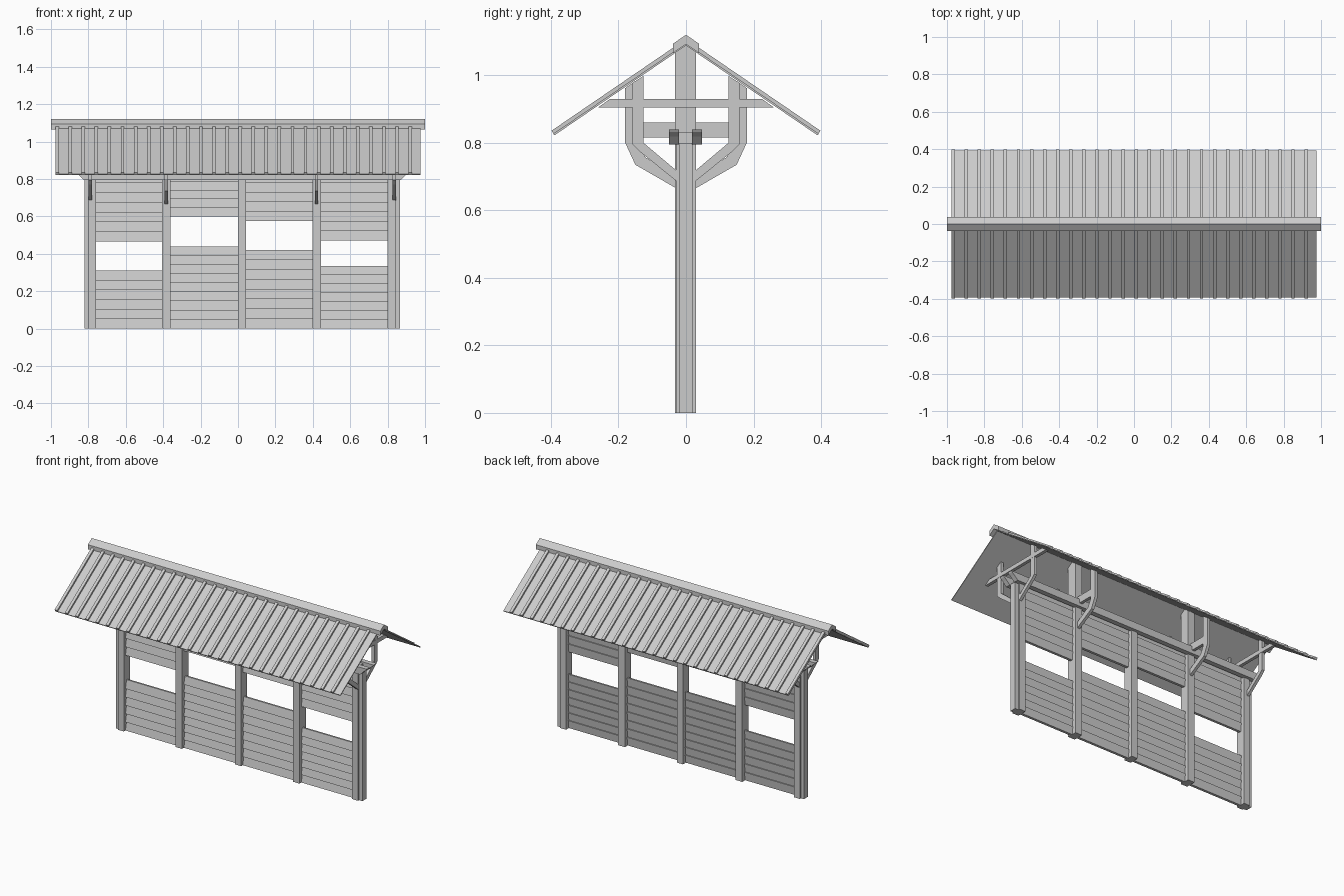
import bpy, bmesh

if "Cube" in bpy.data.objects:
    bpy.data.objects.remove(bpy.data.objects["Cube"])

def prism(name, pts, axis, spans):
    """Extrude a 2D outline along x (pts are y,z) or y (pts are x,z) over each span."""
    bm = bmesh.new()
    add_prism(bm, pts, axis, spans)
    return finish(bm, name)

def add_prism(bm, pts, axis, spans):
    for a, b in spans:
        def v(p, t):
            return bm.verts.new((t, p[0], p[1]) if axis == 'x' else (p[0], t, p[1]))
        lo = [v(p, a) for p in pts]
        hi = [v(p, b) for p in pts]
        bm.faces.new(lo)
        bm.faces.new(hi[::-1])
        n = len(pts)
        for i in range(n):
            bm.faces.new((lo[i], hi[i], hi[(i + 1) % n], lo[(i + 1) % n]))

def finish(bm, name):
    bmesh.ops.recalc_face_normals(bm, faces=bm.faces)
    me = bpy.data.meshes.new(name)
    bm.to_mesh(me)
    bm.free()
    ob = bpy.data.objects.new(name, me)
    bpy.context.collection.objects.link(ob)
    return ob

def rect(a0, a1, z0, z1):
    return [(a0, z0), (a1, z0), (a1, z1), (a0, z1)]

def around(xs, w):
    return [(x - w / 2, x + w / 2) for x in xs]

def flip(pts):
    return [(-y, z) for y, z in pts]

INNER = (-0.383, 0.42)
ENDS = (-0.79, 0.835)

# Posts: two tall ones carry the ridge, the others stop at the beams
prism("tall_posts", [(-0.032, 0), (0.03, 0), (0.03, 1.07), (0, 1.088), (-0.032, 1.07)],
      'x', around(INNER, 0.045))
prism("middle_post", rect(-0.03, 0.03, 0, 0.83), 'x', [(0.0, 0.042)])
prism("end_posts", rect(-0.03, 0.03, 0, 0.83), 'x', [(-0.80, -0.76), (0.80, 0.842)])
prism("end_post_covers", rect(-0.02, 0.02, 0, 0.80), 'x', [(-0.82, -0.80), (0.842, 0.865)])

# Lapped wall boards above and below each opening
bays = [(-0.762, -0.404, 0.31, 0.465), (-0.362, 0.002, 0.44, 0.60),
        (0.04, 0.40, 0.42, 0.575), (0.44, 0.802, 0.335, 0.47)]
for i, (x0, x1, w0, w1) in enumerate(bays):
    bm = bmesh.new()
    for z0, z1 in ((0.0, w0), (w1, 0.83)):
        n = round((z1 - z0) / 0.05)
        h = (z1 - z0) / n
        for k in range(n):
            b = z0 + k * h
            add_prism(bm, [(-0.014, b), (0.002, b), (0.008, b + h), (-0.003, b + h)],
                      'x', [(x0, x1)])
    finish(bm, f"wall_boards_{i + 1}")

# Twin long beams with rounded-under ends
beam = [(-0.87, 0.84), (-0.865, 0.832), (-0.848, 0.818), (-0.825, 0.795),
        (0.87, 0.795), (0.893, 0.818), (0.91, 0.832), (0.915, 0.84)]
prism("long_beams", beam, 'y', [(-0.05, -0.02), (0.018, 0.048)])

# Bent brackets and ties on the tall posts
bent = [(0.18, 0.962), (0.18, 0.80), (0.15, 0.735), (0.025, 0.663),
        (0.025, 0.70), (0.12, 0.757), (0.142, 0.80), (0.142, 0.988)]
for side, pts in (("back", bent), ("front", flip(bent))):
    prism(f"bent_brackets_{side}", pts, 'x', around(INNER, 0.018))
prism("bracket_ties", rect(-0.15, 0.15, 0.815, 0.86), 'x', around(INNER, 0.018))

# End brackets with straight braces and cross ties
brace = [(0.158, 0.978), (0.158, 0.795), (0.132, 0.77), (0.025, 0.684),
         (0.025, 0.715), (0.126, 0.80), (0.126, 0.998)]
for side, pts in (("back", brace), ("front", flip(brace))):
    prism(f"end_braces_{side}", pts, 'x', around(ENDS, 0.018))
prism("end_cross_ties", [(-0.26, 0.905), (0.26, 0.905), (0.225, 0.93), (-0.225, 0.93)],
      'x', around(ENDS, 0.02))

# Roof sheets with standing ribs
sheet = [(0, 1.088), (0.39, 0.822), (0.393, 0.827), (0, 1.095)]
rib = [(0.02, 1.078), (0.392, 0.825), (0.398, 0.836), (0.026, 1.09)]
rib_x = [-0.967 + i * 0.0699 for i in range(28)]
for side, s, r in (("back", sheet, rib), ("front", flip(sheet), flip(rib))):
    prism(f"roof_sheet_{side}", s, 'x', [(-0.975, 0.975)])
    prism(f"roof_ribs_{side}", r, 'x', around(rib_x, 0.018))

# Ridge cap
prism("ridge_cap", [(0, 1.12), (0.038, 1.094), (0.038, 1.066), (0, 1.092),
                    (-0.038, 1.066), (-0.038, 1.094)], 'x', [(-1, 1)])
